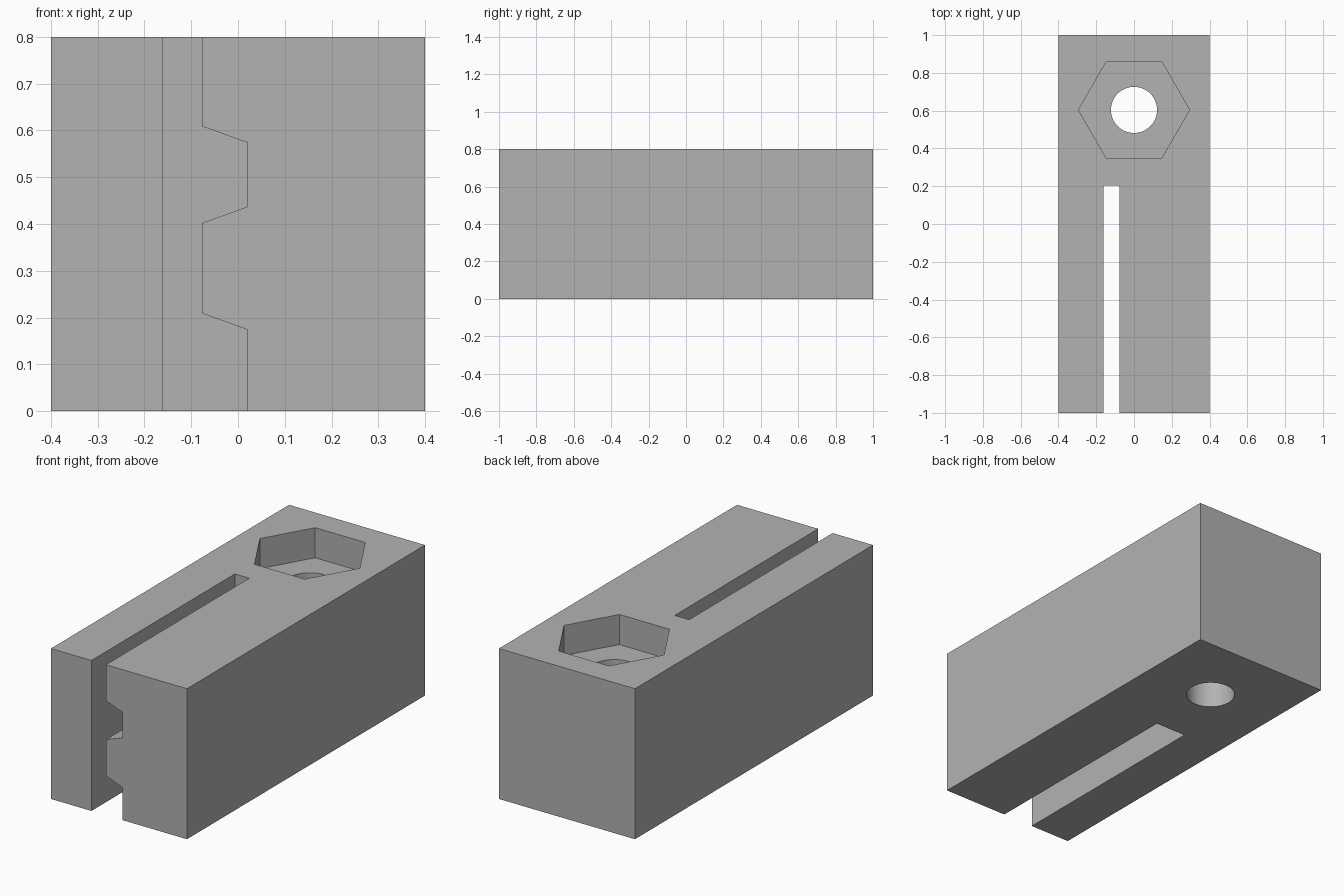
import bpy
import math
from mathutils import Vector

cube = bpy.data.objects.get("Cube")
if cube:
    bpy.data.objects.remove(cube, do_unlink=True)

# Single grey material
grey = bpy.data.materials.new("plain grey")
grey.use_nodes = True
colour = (0.448, 0.448, 0.448, 1)
grey.diffuse_color = colour
grey.node_tree.nodes["Principled BSDF"].inputs["Base Color"].default_value = colour


def prism(name, profile, start, sweep):
    """Extrude a closed profile of points from start along sweep."""
    n = len(profile)
    near = [Vector(p) + Vector(start) for p in profile]
    far = [p + Vector(sweep) for p in near]
    faces = [list(range(n))[::-1], list(range(n, 2 * n))]
    faces += [[i, (i + 1) % n, (i + 1) % n + n, i + n] for i in range(n)]
    mesh = bpy.data.meshes.new(name)
    mesh.from_pydata(near + far, [], faces)
    mesh.materials.append(grey)
    obj = bpy.data.objects.new(name, mesh)
    bpy.context.collection.objects.link(obj)
    return obj


def ring(sides, radius):
    step = math.tau / sides
    return [(radius * math.cos(i * step), radius * math.sin(i * step), 0)
            for i in range(sides)]


# Solid block
block = prism("block", [(-0.4, -1, 0), (0.4, -1, 0), (0.4, 1, 0), (-0.4, 1, 0)],
              (0, 0, 0), (0, 0, 0.8))

# Slot with a toothed right-hand wall, open at the front, top and bottom
left, tooth, recess = -0.162, -0.077, 0.02
outline = [(left, -0.1), (recess, -0.1), (recess, 0.174), (tooth, 0.209),
           (tooth, 0.402), (recess, 0.437), (recess, 0.574), (tooth, 0.609),
           (tooth, 0.9), (left, 0.9)]
slot = prism("slot_cutter", [(x, 0, z) for x, z in outline],
             (0, -1.1, 0), (0, 1.305, 0))

# Hexagonal nut pocket and the round bolt hole below it
centre_y = 0.604
pocket = prism("nut_pocket_cutter", ring(6, 0.294), (0, centre_y, 0.64), (0, 0, 0.3))
hole = prism("bolt_hole_cutter", ring(64, 0.122), (0, centre_y, -0.1), (0, 0, 0.85))

# Make every mesh face outward, then cut the block
bpy.context.view_layer.objects.active = block
for obj in (block, slot, pocket, hole):
    bpy.ops.object.select_all(action="DESELECT")
    obj.select_set(True)
    bpy.context.view_layer.objects.active = obj
    bpy.ops.object.mode_set(mode="EDIT")
    bpy.ops.mesh.select_all(action="SELECT")
    bpy.ops.mesh.normals_make_consistent(inside=False)
    bpy.ops.object.mode_set(mode="OBJECT")

bpy.ops.object.select_all(action="DESELECT")
block.select_set(True)
bpy.context.view_layer.objects.active = block
for cutter in (slot, pocket, hole):
    cut = block.modifiers.new(cutter.name, "BOOLEAN")
    cut.operation = "DIFFERENCE"
    cut.solver = "EXACT"
    cut.object = cutter
    bpy.ops.object.modifier_apply(modifier=cut.name)
    bpy.data.objects.remove(cutter, do_unlink=True)

# Smooth the round hole, keep all other edges crisp
bpy.ops.object.shade_smooth_by_angle(angle=math.radians(15))
